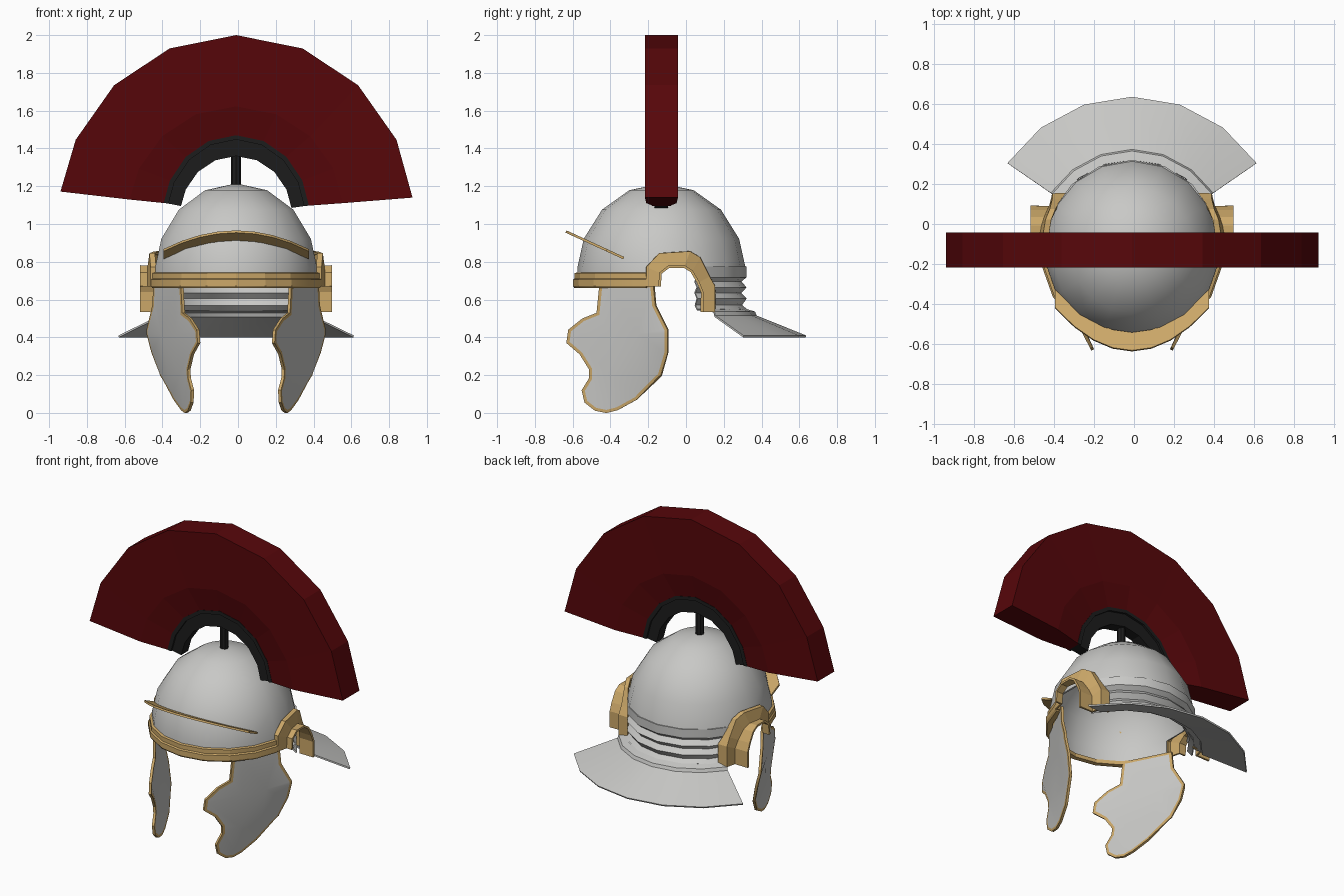
import bpy, bmesh, math
from mathutils import Vector

if "Cube" in bpy.data.objects:
    bpy.data.objects.remove(bpy.data.objects["Cube"])

CY = -0.13  # helmet axis in y
CX = -0.01  # helmet axis in x


def material(name, rgb):
    m = bpy.data.materials.new(name)
    m.diffuse_color = (*rgb, 1)
    m.use_nodes = True
    m.node_tree.nodes["Principled BSDF"].inputs["Base Color"].default_value = m.diffuse_color
    return m


STEEL = material("steel", (0.58, 0.58, 0.565))
BRASS = material("brass", (0.60, 0.39, 0.14))
RED = material("dark_red", (0.095, 0.002, 0.003))
BLACK = material("black", (0.012, 0.012, 0.012))


def finish(name, bm, mats, thick=0.0, smooth=None, rim=0):
    bmesh.ops.recalc_face_normals(bm, faces=bm.faces[:])
    bmesh.ops.translate(bm, verts=bm.verts[:], vec=(CX, 0, 0))
    me = bpy.data.meshes.new(name)
    bm.to_mesh(me)
    bm.free()
    for m in mats:
        me.materials.append(m)
    ob = bpy.data.objects.new(name, me)
    bpy.context.collection.objects.link(ob)
    bpy.ops.object.select_all(action='DESELECT')
    ob.select_set(True)
    bpy.context.view_layer.objects.active = ob
    if thick:
        s = ob.modifiers.new("thickness", 'SOLIDIFY')
        s.thickness, s.offset, s.material_offset_rim = thick, 0, rim
        bpy.ops.object.modifier_apply(modifier=s.name)
    if smooth:
        bpy.ops.object.shade_smooth_by_angle(angle=math.radians(smooth))
    return ob


def grid(rows, closed_rows=False, closed_cols=False, cap=False):
    """Skin a list of equal-length point rows."""
    bm = bmesh.new()
    v = [[bm.verts.new(p) for p in r] for r in rows]
    n, m = len(v), len(v[0])
    for i in range(n if closed_rows else n - 1):
        for j in range(m if closed_cols else m - 1):
            k, l = (i + 1) % n, (j + 1) % m
            bm.faces.new((v[i][j], v[k][j], v[k][l], v[i][l]))
    if cap:
        bm.faces.new(v[0])
        bm.faces.new(v[-1])
    return bm


def arc_row(off, z, a0, a1, n):
    """Points round the helmet, off = distance outside the bowl."""
    angs = [math.radians(a0 + (a1 - a0) * i / n) for i in range(n + 1)]
    return [((0.43 + off) * math.cos(a), CY + (0.44 + off) * math.sin(a), z) for a in angs]


def band(name, profile, a0, a1, n, mat, thick, smooth=30, closed=False):
    bm = grid([arc_row(o, z, a0, a1, n) for o, z in profile], closed_rows=closed)
    if closed:
        bmesh.ops.holes_fill(bm, edges=bm.edges[:])
    return finish(name, bm, [mat], thick, smooth)


# Bowl: low-sided dome, its lower ring kept only at the front
rows = [arc_row(0, 0.67, -10, 350, 18)[:-1], arc_row(0, 0.77, -10, 350, 18)[:-1]]
for e in (22.5, 45, 67.5):
    c, s = math.cos(math.radians(e)), math.sin(math.radians(e))
    rows.append([(x * c, CY + (y - CY) * c, 0.74 + 0.47 * s) for x, y, z in rows[0]])
bm = grid(rows, closed_cols=True)
ring = list(bm.verts)[-18:]
top = bm.verts.new((0, CY, 1.21))
for i in range(18):
    bm.faces.new((ring[i], ring[(i + 1) % 18], top))
low = [f for f in bm.faces if f.calc_center_median().z < 0.75 and f.calc_center_median().y > -0.16]
bmesh.ops.delete(bm, geom=low, context='FACES')
finish("bowl", bm, [STEEL], 0.01, 35)

# Ridged neck and flared neck guard
band("ridged_neck", [(0.006, 0.775), (0.006, 0.72), (-0.022, 0.695), (0.006, 0.665), (-0.022, 0.635),
                     (0.006, 0.605), (-0.018, 0.57), (0.01, 0.545)],
     25, 155, 6, STEEL, 0.01)
band("neck_guard", [(0.01, 0.545), (0.052, 0.533), (0.06, 0.512), (0.325, 0.405)],
     34.5, 145.5, 6, STEEL, 0.01)

# Stepped brow band across the front
band("brow_band", [(0, 0.745), (0.02, 0.74), (0.02, 0.712), (0.028, 0.705), (0.028, 0.672),
                   (0.02, 0.66), (-0.012, 0.66), (-0.012, 0.685), (0, 0.685)],
     190, 350, 8, BRASS, 0, 20, closed=True)

# Tilted brow bar
rows = []
for i in range(9):
    x = -0.385 + 0.77 * i / 8
    y = -0.635 + 0.215 * (x / 0.385) ** 2
    rows.append([(x, yy, 0.96 - 0.46 * (yy + 0.635)) for yy in (y, y + 0.09)])
finish("brow_bar", grid(rows), [BRASS], 0.013)


# Ear guards: flange on the bowl with an outward lip
def surface_x(y):
    return 0.43 * math.sqrt(1 - ((y - CY) / 0.44) ** 2)


def flange_x(y):
    return max(0.395, 0.025 + surface_x(y))


OUTER = [(-0.205, 0.67), (-0.205, 0.77), (-0.14, 0.84), (0.02, 0.85), (0.07, 0.82), (0.12, 0.72),
         (0.148, 0.67), (0.148, 0.535)]
INNER = [(-0.14, 0.67), (-0.135, 0.74), (-0.09, 0.775), (-0.01, 0.775), (0.03, 0.75), (0.065, 0.69),
         (0.085, 0.64), (0.085, 0.535)]
# Cheek guard outline (y, z)
CHEEK = [(-0.455, 0.68), (-0.47, 0.53), (-0.545, 0.50), (-0.62, 0.44), (-0.63, 0.37), (-0.56, 0.31),
         (-0.51, 0.23), (-0.51, 0.185), (-0.55, 0.12), (-0.535, 0.055), (-0.48, 0.012), (-0.42, 0.0),
         (-0.36, 0.015), (-0.26, 0.07), (-0.13, 0.20), (-0.095, 0.32), (-0.095, 0.44), (-0.16, 0.57),
         (-0.17, 0.68)]


def cheek_x(y, z):
    d = max(0.0, -0.10 - y)
    return 0.467 - 0.51 * d - 0.26 * max(0.0, 0.42 - z) * max(0.0, 1 - d / 0.5)


for side, s in (("right", 1), ("left", -1)):
    rows = [[(s * surface_x(y), y, z) for y, z in OUTER],
            [(s * flange_x(y), y, z) for y, z in OUTER],
            [(s * (flange_x(y) + 0.01), y, z) for y, z in INNER],
            [(s * 0.508, y, z) for y, z in INNER]]
    finish(side + "_ear_guard", grid(rows), [BRASS], 0.014)

    # Cheek guard: flat plate with brass border, then bent round the face
    bm = bmesh.new()
    f = bm.faces.new([bm.verts.new((0, y, z)) for y, z in CHEEK])
    bm.normal_update()
    border = bmesh.ops.inset_region(bm, faces=[f], thickness=0.016, use_boundary=True,
                                    use_even_offset=True)["faces"]
    for b in border:
        b.material_index = 1
    cuts = [((0, 0, z), (0, 0, 1)) for z in (0.2, 0.42)] + [((0, y, 0), (0, 1, 0)) for y in (-0.25, -0.4)]
    for co, no in cuts:
        bmesh.ops.bisect_plane(bm, geom=bm.verts[:] + bm.edges[:] + bm.faces[:],
                               plane_co=Vector(co), plane_no=Vector(no))
    for v in bm.verts:
        v.co.x = s * cheek_x(v.co.y, v.co.z)
    finish(side + "_cheek_guard", bm, [STEEL, BRASS], 0.016, smooth=25, rim=1)


# Crest, crest holder and post
def fan(name, section, mat):
    """Sweep a section of (x radius, y offset, centre z, z radius) from side to side."""
    rows = []
    for deg in (6.5, 25.4, 46.6, 68, 90, 112, 133.4, 154.6, 171.6):
        c, s = math.cos(math.radians(deg)), math.sin(math.radians(deg))
        rows.append([(rx * c, CY + y, cz + rz * s) for rx, y, cz, rz in section])
    return finish(name, grid(rows, closed_cols=True, cap=True), [mat])


def mirrored(half):
    return [(a, -y, c, d) for a, y, c, d in half] + [(a, y, c, d) for a, y, c, d in reversed(half)]


fan("crest", mirrored([(0.372, 0.045, 1.05, 0.407), (0.57, 0.08, 1.045, 0.578),
                       (0.94, 0.0875, 1.03, 0.97)]), RED)
fan("crest_holder", mirrored([(0.295, 0.036, 1.05, 0.31), (0.362, 0.036, 1.05, 0.397),
                              (0.362, 0.05, 1.05, 0.397), (0.388, 0.05, 1.05, 0.42)]), BLACK)
bpy.ops.mesh.primitive_cylinder_add(vertices=8, radius=0.026, depth=0.2, location=(CX, CY, 1.28))
post = bpy.context.object
post.name = "crest_post"
post.data.materials.append(BLACK)
